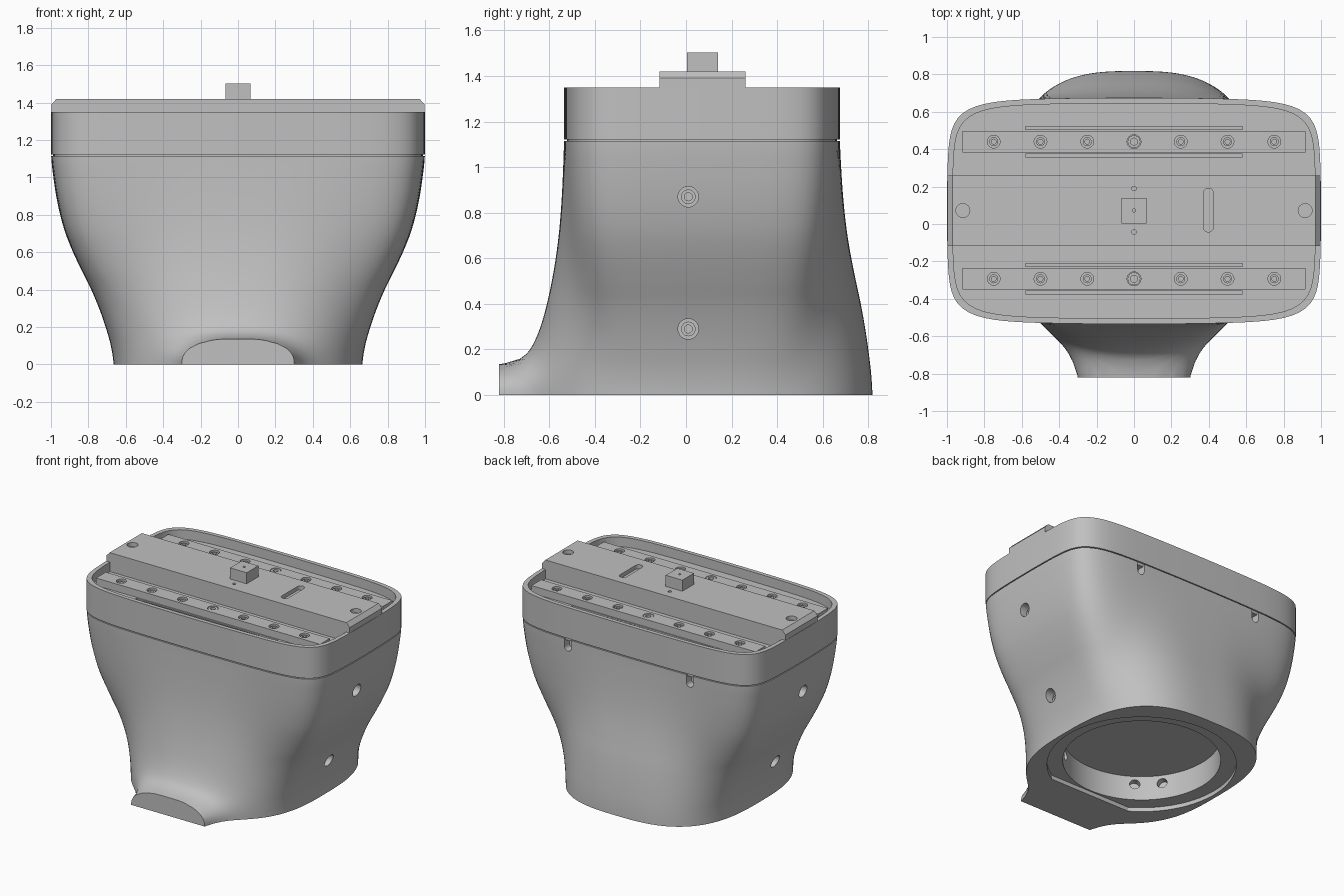
import bpy, bmesh, math
from mathutils import Matrix, Vector

if "Cube" in bpy.data.objects:
    bpy.data.objects.remove(bpy.data.objects["Cube"], do_unlink=True)

grey = bpy.data.materials.new("machined grey")
grey.use_nodes = True
GREY = (0.53, 0.53, 0.53, 1)
grey.diffuse_color = GREY
grey.node_tree.nodes["Principled BSDF"].inputs["Base Color"].default_value = GREY

CY = 0.07      # centre of the housing in y
N = 192        # points around the housing


def make(name, bm):
    bmesh.ops.recalc_face_normals(bm, faces=bm.faces)
    me = bpy.data.meshes.new(name)
    bm.to_mesh(me)
    bm.free()
    me.materials.append(grey)
    ob = bpy.data.objects.new(name, me)
    bpy.context.collection.objects.link(ob)
    return ob


def smooth(ob, angle=30):
    bpy.ops.object.select_all(action='DESELECT')
    ob.select_set(True)
    bpy.context.view_layer.objects.active = ob
    bpy.ops.object.shade_smooth_by_angle(angle=math.radians(angle))


def add_box(bm, x0, x1, y0, y1, z0, z1):
    m = Matrix.Translation(((x0 + x1) / 2, (y0 + y1) / 2, (z0 + z1) / 2))
    bmesh.ops.create_cube(bm, size=1, matrix=m @ Matrix.Diagonal((x1 - x0, y1 - y0, z1 - z0, 1)))


def add_cyl(bm, p, q, r, seg=24):
    p, q = Vector(p), Vector(q)
    rot = (q - p).to_track_quat('Z', 'Y').to_matrix().to_4x4()
    bmesh.ops.create_cone(bm, cap_ends=True, segments=seg, radius1=r, radius2=r,
                          depth=(q - p).length, matrix=Matrix.Translation((p + q) / 2) @ rot)


def add_prism(bm, pts, direction):
    f = bm.faces.new([bm.verts.new(p) for p in pts])
    r = bmesh.ops.extrude_face_region(bm, geom=[f])
    vs = [v for v in r["geom"] if isinstance(v, bmesh.types.BMVert)]
    bmesh.ops.translate(bm, verts=vs, vec=direction)


def slot_points(r, half, seg=10):
    """Outline of a straight slot along the second axis."""
    pts = []
    for end in (0, 1):
        for i in range(seg + 1):
            a = math.pi * (end + i / seg)
            pts.append((r * math.cos(a), r * math.sin(a) + (half if end == 0 else -half)))
    return pts


def cut(ob, bm):
    cutter = make("cutter", bm)
    cutter.hide_render = True
    bpy.context.view_layer.objects.active = ob
    mod = ob.modifiers.new("cut", 'BOOLEAN')
    mod.operation, mod.solver, mod.object = 'DIFFERENCE', 'EXACT', cutter
    bpy.ops.object.modifier_apply(modifier=mod.name)
    bpy.data.objects.remove(cutter, do_unlink=True)


def oval(i, a, b, n):
    """Point i of a superellipse, spaced by angle."""
    t = math.tau * i / N
    c, s = math.cos(t), math.sin(t)
    r = (abs(c / a) ** n + abs(s / b) ** n) ** (-1 / n)
    return r * c, r * s


def top_point(i, inset=0):
    """Rounded rectangle with gently bowed sides."""
    a, b = 1.0 - inset, 0.605 - inset
    x, y = oval(i, a, b, 7.5)
    return x * (1 - 0.02 * (y / b) ** 2), CY + y * (1 - 0.035 * (x / a) ** 2)


def base_point(i):
    x, y = oval(i, 0.665, 0.748 if i < N / 2 else 0.70, 2.85)
    return x, CY + y


def loft(rings):
    bm = bmesh.new()
    loops = [[bm.verts.new(p) for p in ring] for ring in rings]
    for a, b in zip(loops, loops[1:]):
        for i in range(N):
            j = (i + 1) % N
            bm.faces.new((a[i], a[j], b[j], b[i]))
    bm.faces.new(loops[0])
    bm.faces.new(loops[-1])
    return bm


# Housing body: oval base flowing into a rounded rectangle, with a flared front lip
WIDTH = [0.665, 0.68, 0.708, 0.743, 0.785, 0.835, 0.882, 0.922, 0.951, 0.972, 0.987, 0.998, 1.0]


def blend(z):
    """Smoothly interpolated share of the top outline at height z."""
    k = min(int(z * 10), 11)
    f = z * 10 - k
    p = [WIDTH[min(max(k + d, 0), 12)] for d in (-1, 0, 1, 2)]
    w = p[1] + 0.5 * f * (p[2] - p[0] + f * (2 * p[0] - 5 * p[1] + 4 * p[2] - p[3]
                                             + f * (3 * (p[1] - p[2]) + p[3] - p[0])))
    return (w - 0.665) / 0.335


def body_ring(z):
    s, ring = blend(z), []
    for i in range(N):
        (bx, by), (tx, ty) = base_point(i), top_point(i)
        x, y = bx + (tx - bx) * s, by + (ty - by) * s
        if y < CY:
            d = max(((abs(x) / 0.3) ** 2.5 + (z / 0.135) ** 2.5) ** 0.4, 0.01)
            c = min(abs(x) / 0.3 / d, 1) ** 2
            g = 0.45 * math.exp(-9 * (d - 1)) + 0.55 * math.exp(-(1.1 + 1.6 * c) * (d - 1))
            y += (-0.82 - y) * min(g, 1.6) * min(1, (CY - y) / 0.3)
        ring.append((x, y, z))
    return ring


STEPS = 56
bm = loft([body_ring(1.114 * i / STEPS) for i in range(STEPS + 1)])
bmesh.ops.bisect_plane(bm, geom=bm.verts[:] + bm.edges[:] + bm.faces[:], dist=1e-5,
                       plane_co=(0, -0.82, 0), plane_no=(0, -1, 0), clear_outer=True)
bmesh.ops.holes_fill(bm, edges=[e for e in bm.edges if e.is_boundary], sides=0)
body = make("housing_body", bm)

# Base opening: shallow step with a flat, then a round bore
BY, STEP_R = 0.08, 0.635
bm = bmesh.new()
start = math.asin(-0.54 / STEP_R)
sweep = math.pi - 2 * start
add_prism(bm, [(STEP_R * math.cos(start + sweep * i / 64), BY + STEP_R * math.sin(start + sweep * i / 64), -0.1)
               for i in range(65)], (0, 0, 0.13))
cut(body, bm)
bm = bmesh.new()
add_cyl(bm, (0, BY, -0.1), (0, BY, 0.21), 0.53, 96)
cut(body, bm)

# Radial holes in the bore wall
bm = bmesh.new()
for k in range(4):
    for off in (-10, 10):
        a = math.radians(45 + 90 * k + off)
        c, s = math.cos(a), math.sin(a)
        add_cyl(bm, (0.48 * c, BY + 0.48 * s, 0.15), (0.58 * c, BY + 0.58 * s, 0.15), 0.035)
cut(body, bm)

# Screw pockets in both sides, and small slots under the seam at the back
bm = bmesh.new()
SIDE = [(0.87, 0.967), (0.29, 0.74)]
for sx in (-1, 1):
    for z, x in SIDE:
        add_cyl(bm, (sx * (x - 0.07), 0.01, z), (sx * 1.1, 0.01, z), 0.045, 32)
    add_prism(bm, [(sx * 0.5 + u, 0.61, 1.09 + v) for u, v in slot_points(0.028, 0.035)], (0, 0.2, 0))
cut(body, bm)
smooth(body)


def add_socket_screw(bm, p, q, r):
    """Hollow head from p to q with a hexagonal floor."""
    p, q = Vector(p), Vector(q)
    add_cyl(bm, p, p.lerp(q, 0.4), r * 0.8, 6)
    rot = (q - p).to_track_quat('Z', 'Y').to_matrix()
    rings = [[bm.verts.new(c + rot @ Vector((rad * math.cos(math.tau * i / 24), rad * math.sin(math.tau * i / 24), 0)))
              for i in range(24)] for c, rad in ((p, r), (q, r), (q, r * 0.55), (p, r * 0.55))]
    for a, b in zip(rings, rings[1:] + rings[:1]):
        for i in range(24):
            j = (i + 1) % 24
            bm.faces.new((a[i], a[j], b[j], b[i]))


bm = bmesh.new()
for sx in (-1, 1):
    for z, x in SIDE:
        add_socket_screw(bm, (sx * (x - 0.072), 0.01, z), (sx * (x - 0.045), 0.01, z), 0.032)
smooth(make("side_screws", bm))

# Cap: recessed seam, straight wall, rim and inner pocket
FLOOR = 1.28
CAP = [(1.10, 0.012), (1.121, 0.012), (1.121, 0), (1.35, 0), (1.35, 0.03), (FLOOR, 0.03)]
cap = make("housing_cap", loft([[(*top_point(i, inset), z) for i in range(N)] for z, inset in CAP]))
RAILS = (0.44, -0.293)
bm = bmesh.new()
for y in RAILS:
    for off in (-0.073, 0.073):
        add_box(bm, -0.58, 0.58, y + off - 0.008, y + off + 0.008, 1.23, 1.31)
cut(cap, bm)
smooth(cap)

# Centre plate with bevelled ends, dowel holes and a cross slot
bm = bmesh.new()
add_prism(bm, [(-0.997, -0.117, 1.25), (0.997, -0.117, 1.25), (0.997, -0.117, 1.39),
               (0.97, -0.117, 1.42), (-0.97, -0.117, 1.42), (-0.997, -0.117, 1.39)], (0, 0.377, 0))
plate = make("centre_plate", bm)
bm = bmesh.new()
for x in (-0.915, 0.915):
    add_cyl(bm, (x, 0.072, 1.39), (x, 0.072, 1.5), 0.037)
for y in (0.19, -0.043):
    add_cyl(bm, (0, y, 1.39), (0, y, 1.5), 0.012, 16)
add_prism(bm, [(0.398 + u, 0.074 + v, 1.39) for u, v in slot_points(0.027, 0.09)], (0, 0, 0.1))
cut(plate, bm)
smooth(plate)

# Drive block on the plate
bm = bmesh.new()
add_box(bm, -0.068, 0.068, 0.004, 0.14, 1.41, 1.502)
block = make("drive_block", bm)
bm = bmesh.new()
add_cyl(bm, (0, 0.072, 1.47), (0, 0.072, 1.53), 0.009, 16)
cut(block, bm)

# Two guide rails with counterbored screws and a centre bushing
for name, y in zip(("back_rail", "front_rail"), RAILS):
    bm = bmesh.new()
    add_box(bm, -0.918, 0.918, y - 0.057, y + 0.057, FLOOR - 0.005, 1.335)
    rail = make(name, bm)
    holes, screws = bmesh.new(), bmesh.new()
    for i in range(-3, 4):
        x = i * 0.25
        add_cyl(holes, (x, y, 1.305), (x, y, 1.36), 0.034 if i else 0.037)
        add_socket_screw(screws, (x, y, 1.304), (x, y, 1.326 if i else 1.333), 0.024 if i else 0.034)
    cut(rail, holes)
    smooth(rail)
    smooth(make(name + "_screws", screws))
